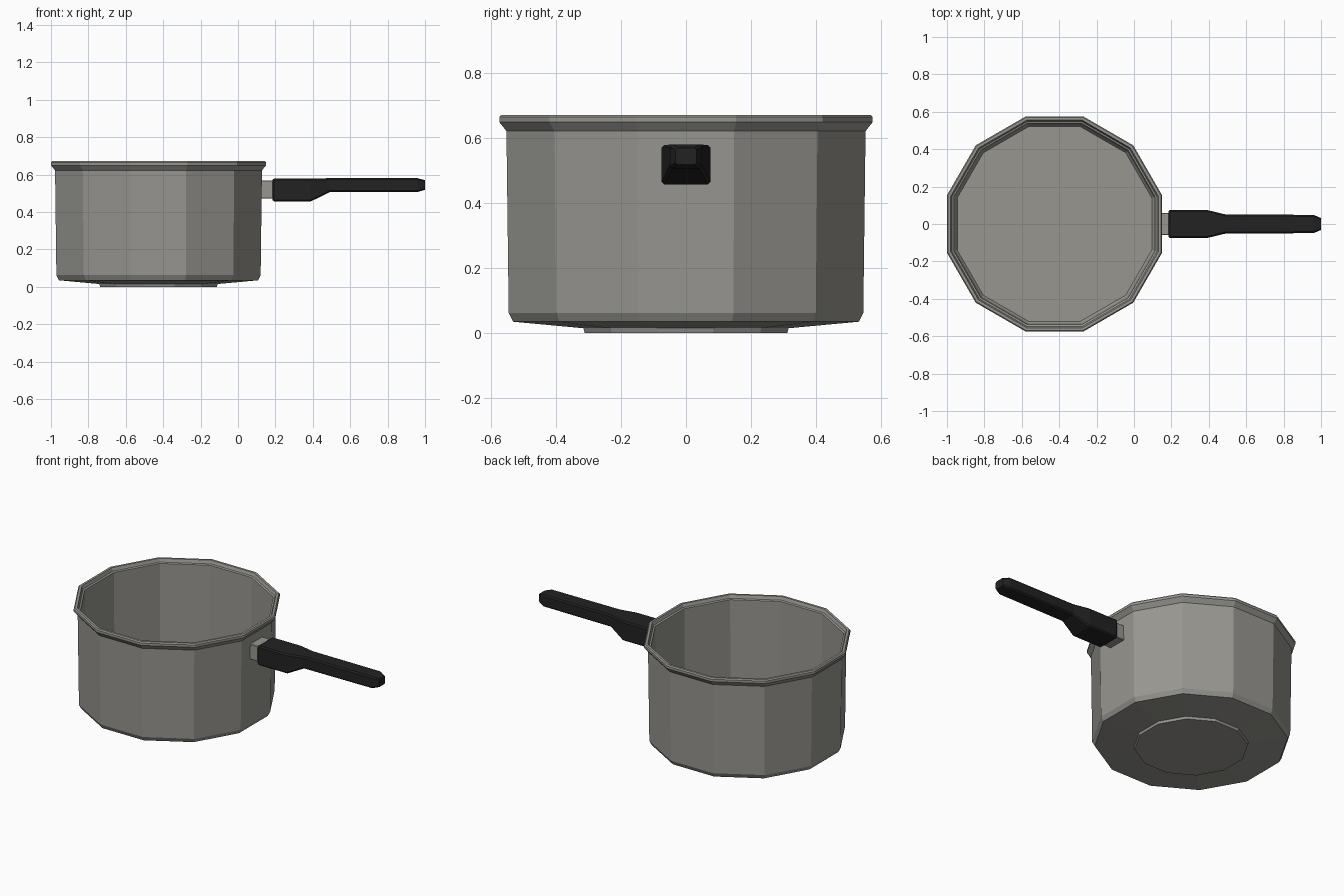
import bpy, bmesh, math

if "Cube" in bpy.data.objects:
    bpy.data.objects.remove(bpy.data.objects["Cube"])

def material(name, rgb):
    m = bpy.data.materials.new(name)
    m.diffuse_color = (*rgb, 1)
    m.use_nodes = True
    m.node_tree.nodes["Principled BSDF"].inputs["Base Color"].default_value = m.diffuse_color
    return m

steel = material("grey steel", (0.31, 0.305, 0.28))
black = material("black plastic", (0.016, 0.016, 0.016))

def loft(name, rings, mat):
    """Join successive rings of points with quads and cap both ends."""
    bm = bmesh.new()
    loops = [[bm.verts.new(p) for p in ring] for ring in rings]
    n = len(loops[0])
    for a, b in zip(loops, loops[1:]):
        for i in range(n):
            j = (i + 1) % n
            bm.faces.new((a[i], a[j], b[j], b[i]))
    bm.faces.new(loops[0])
    bm.faces.new(loops[-1])
    bmesh.ops.recalc_face_normals(bm, faces=bm.faces)
    me = bpy.data.meshes.new(name)
    bm.to_mesh(me)
    bm.free()
    me.materials.append(mat)
    ob = bpy.data.objects.new(name, me)
    bpy.context.collection.objects.link(ob)
    return ob

# Pot: twelve-sided profile (distance to flat, height), outside then inside
def pot_ring(apothem, z, n=12):
    r = apothem / math.cos(math.pi / n)
    return [(-0.425 + r * math.cos(2 * math.pi * (i + 0.5) / n),
             r * math.sin(2 * math.pi * (i + 0.5) / n), z) for i in range(n)]

profile = [(0.312, 0.0), (0.316, 0.015), (0.532, 0.035), (0.546, 0.062),
           (0.553, 0.622), (0.575, 0.65), (0.575, 0.665), (0.569, 0.672),
           (0.555, 0.672), (0.548, 0.652), (0.538, 0.648),
           (0.532, 0.066), (0.52, 0.046)]
loft("pot", [pot_ring(a, z) for a, z in profile], steel)

# Chamfered rectangular section across the handle
def section(x, half_w, z0, z1, c):
    q = [(half_w, z0 + c), (half_w, z1 - c), (half_w - c, z1), (c - half_w, z1),
         (-half_w, z1 - c), (-half_w, z0 + c), (c - half_w, z0), (half_w - c, z0)]
    return [(x, y, z) for y, z in q]

# Steel bracket between pot and handle
loft("handle_bracket", [section(x, 0.06, 0.472, 0.568, 0.003) for x in (0.118, 0.2)], steel)

# Black grip
loft("handle_grip", [
    section(0.185, 0.069, 0.463, 0.573, 0.008),
    section(0.193, 0.075, 0.457, 0.579, 0.008),
    section(0.39, 0.075, 0.457, 0.579, 0.008),
    section(0.49, 0.051, 0.506, 0.581, 0.008),
    section(0.96, 0.049, 0.507, 0.581, 0.008),
    section(1.0, 0.032, 0.519, 0.57, 0.006)], black)
